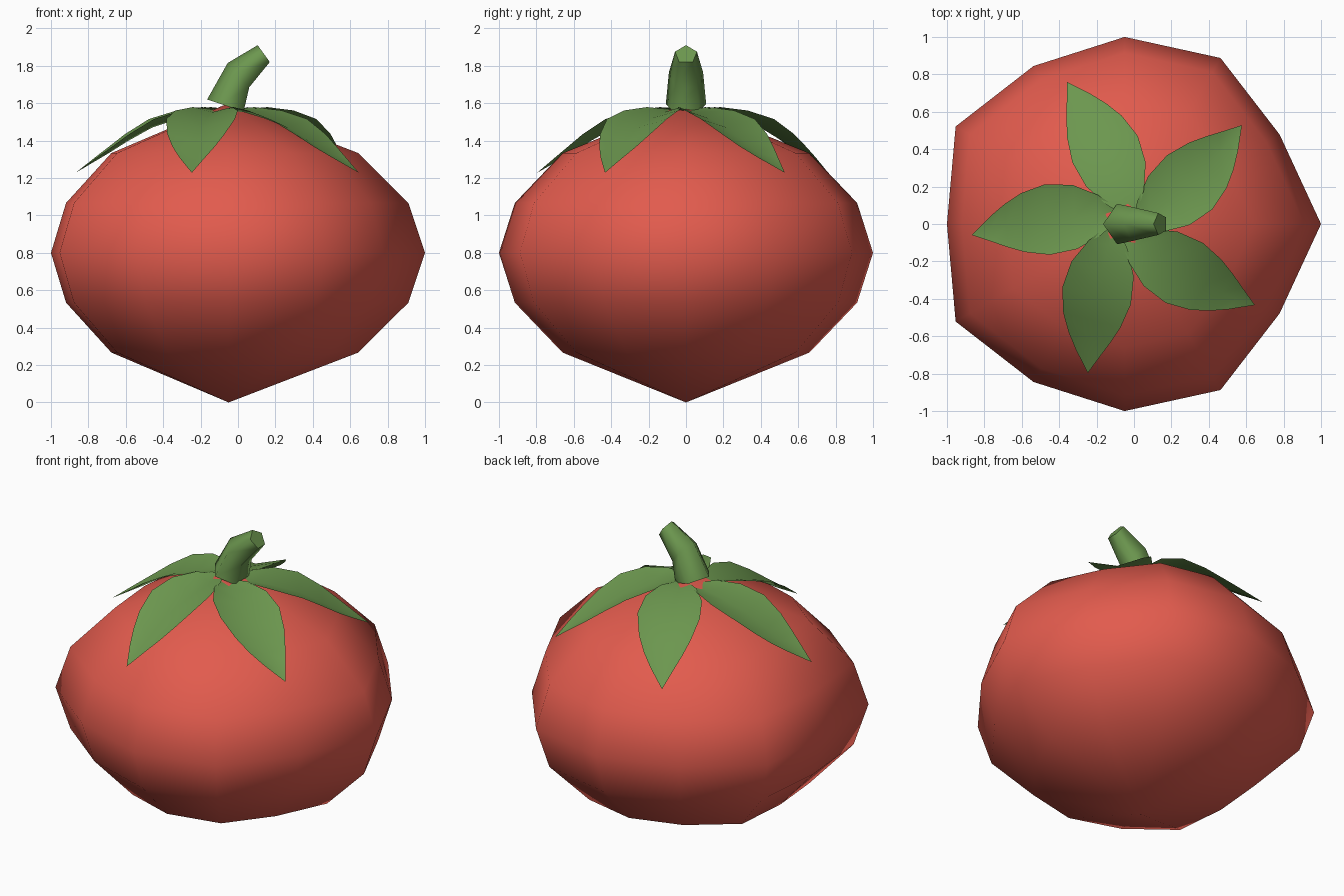
import bpy
import math
from mathutils import Vector

cube = bpy.data.objects.get("Cube")
if cube:
    bpy.data.objects.remove(cube, do_unlink=True)

CENTRE_X = -0.05


def make_material(name, rgb):
    mat = bpy.data.materials.new(name)
    mat.use_nodes = True
    colour = (*rgb, 1.0)
    mat.diffuse_color = colour
    bsdf = mat.node_tree.nodes["Principled BSDF"]
    bsdf.inputs["Base Color"].default_value = colour
    bsdf.inputs["Roughness"].default_value = 0.8
    return mat


def make_object(name, verts, faces, mat):
    mesh = bpy.data.meshes.new(name)
    mesh.from_pydata(verts, [], faces)
    mesh.materials.append(mat)
    mesh.shade_smooth()
    obj = bpy.data.objects.new(name, mesh)
    bpy.context.collection.objects.link(obj)
    return obj


def bridge(rows, sides):
    """Quads joining consecutive closed rings of vertices."""
    return [(r * sides + i, r * sides + (i + 1) % sides,
             (r + 1) * sides + (i + 1) % sides, (r + 1) * sides + i)
            for r in range(rows - 1) for i in range(sides)]


red = make_material("tomato red", (0.76, 0.105, 0.075))
green = make_material("leaf green", (0.15, 0.31, 0.078))

# Fruit: stacked rings with five soft lobes, closed to a point at both ends
SIDES = 12
HEIGHT = 1.6
ring_radii = [0.66, 0.915, 1.0, 0.915, 0.66]
verts = []
for k, radius in enumerate(ring_radii, 1):
    for i in range(SIDES):
        a = math.tau * i / SIDES
        r = radius * (1 + 0.05 * math.cos(5 * a))
        verts.append((CENTRE_X + r * math.cos(a), r * math.sin(a), HEIGHT * k / 6))
faces = bridge(len(ring_radii), SIDES)
bottom, top = len(verts), len(verts) + 1
verts += [(CENTRE_X, 0, 0), (CENTRE_X, 0, HEIGHT)]
last = SIDES * (len(ring_radii) - 1)
for i in range(SIDES):
    j = (i + 1) % SIDES
    faces += [(j, i, bottom), (last + i, last + j, top)]
make_object("fruit", verts, faces, red)

# Leaves: drooping, slightly cupped blades (distance along blade, midrib height)
LENGTH = 0.82
midrib = [(0.03, 1.56), (0.16, 1.552), (0.32, 1.518), (0.5, 1.468),
          (0.66, 1.395), (0.77, 1.338), (0.87, 1.29), (1.0, 1.228)]


def leaf(index):
    a = 0.7 + math.tau * index / 5
    along = Vector((math.cos(a), math.sin(a), 0))
    across = Vector((math.sin(a), -math.cos(a), 0))
    verts, faces = [], []
    for t, z in midrib:
        shift = 0.057 * (1 - t ** 4)
        half = 0.19 * math.sin(math.pi * t ** 0.9)
        for side in (-1, 0, 1):
            p = along * LENGTH * t + across * (shift + side * half)
            lift = 0.25 * half * abs(side)
            verts.append((p.x + CENTRE_X, p.y, z + lift))
    for r in range(len(midrib) - 2):
        for c in (0, 1):
            b = r * 3 + c
            faces.append((b, b + 1, b + 4, b + 3))
    # pointed tip
    b = (len(midrib) - 2) * 3
    tip = b + 3
    del verts[tip + 1:]
    faces += [(b, b + 1, tip), (b + 1, b + 2, tip)]
    # upper side faces outward
    faces = [f[::-1] for f in faces]
    make_object(f"leaf_{index + 1}", verts, faces, green)


for n in range(5):
    leaf(n)

# Stem: bent, tapering five-sided tube (high corner, flat side) as x, z
stem_profile = [((-0.165, 1.62), (0.03, 1.555)),
                ((-0.055, 1.815), (0.06, 1.685)),
                ((0.105, 1.91), (0.17, 1.82))]
verts = []
for corner, flat in stem_profile:
    corner, flat = Vector(corner), Vector(flat)
    span = flat - corner
    radius = span.length / (1 + math.cos(math.pi / 5))
    axis = span.normalized()
    centre = corner + axis * radius
    for i in range(5):
        a = math.pi + math.tau * i / 5
        p = centre + axis * radius * math.cos(a)
        verts.append((p.x, radius * math.sin(a), p.y))
faces = bridge(3, 5) + [(4, 3, 2, 1, 0), (10, 11, 12, 13, 14)]
stem = make_object("stem", verts, faces, green)
bpy.context.view_layer.objects.active = stem
stem.select_set(True)
bpy.ops.object.shade_smooth_by_angle(angle=math.radians(75))
